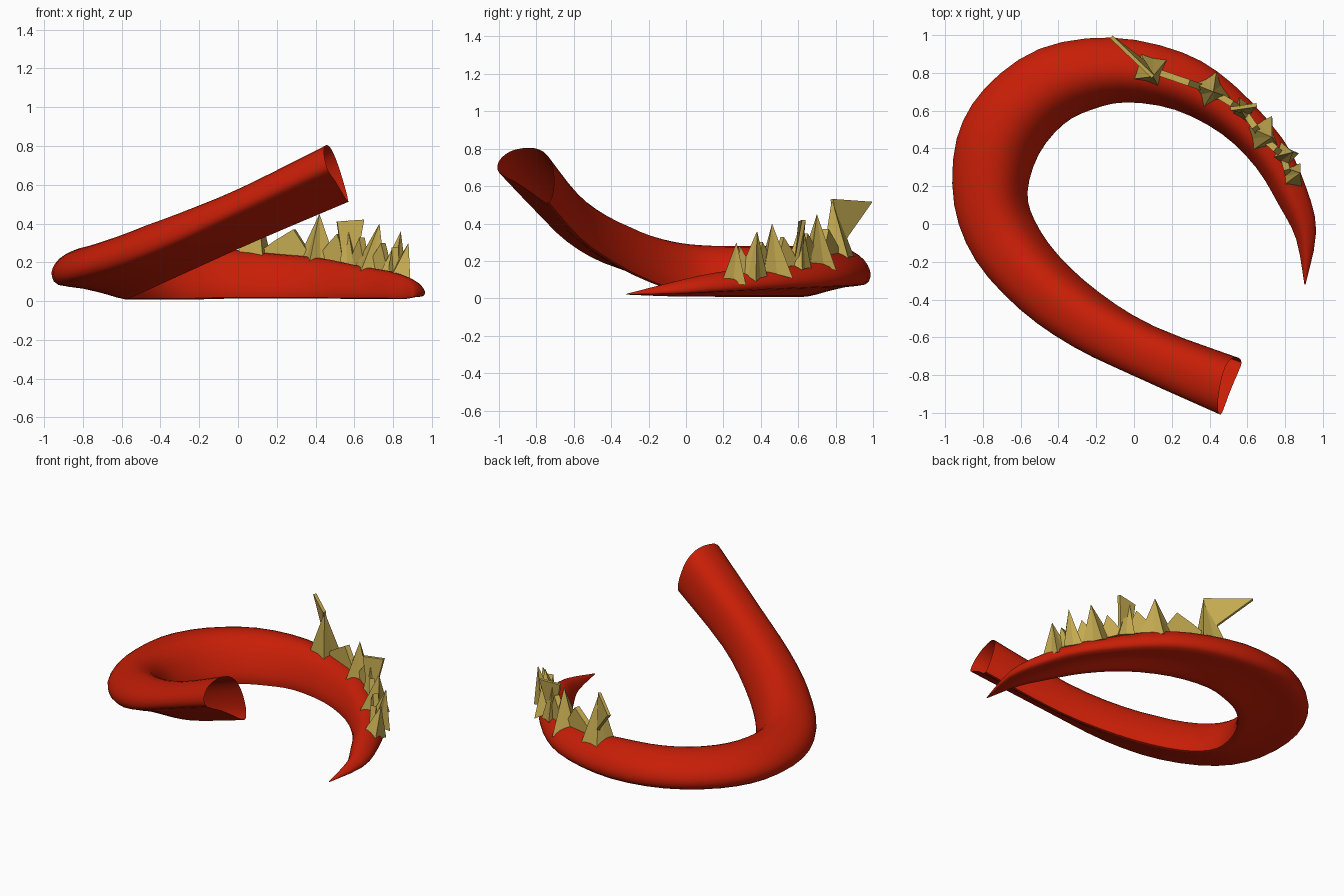
import bpy, bmesh, math, random
from mathutils import Vector

random.seed(4)
if "Cube" in bpy.data.objects:
    bpy.data.objects.remove(bpy.data.objects["Cube"])


def material(name, colour):
    mat = bpy.data.materials.new(name)
    mat.use_nodes = True
    mat.diffuse_color = colour
    mat.node_tree.nodes["Principled BSDF"].inputs["Base Color"].default_value = colour
    return mat


def make_object(name, bm, mat):
    bmesh.ops.recalc_face_normals(bm, faces=bm.faces)
    mesh = bpy.data.meshes.new(name)
    bm.to_mesh(mesh)
    bm.free()
    mesh.materials.append(mat)
    obj = bpy.data.objects.new(name, mesh)
    bpy.context.collection.objects.link(obj)
    return obj


def spline(points, steps, closed=False):
    """Smooth curve through the points."""
    pts = [Vector(p) for p in points]
    count = len(pts)
    pick = (lambda i: pts[i % count]) if closed else (lambda i: pts[max(0, min(count - 1, i))])
    result = []
    for i in range(count if closed else count - 1):
        a, b, c, d = (pick(i + k) for k in (-1, 0, 1, 2))
        for s in range(steps):
            t = s / steps
            result.append(b + (c - a) * (t / 2) + (a * 2 - b * 5 + c * 4 - d) * (t * t / 2)
                          + (b * 3 - a - c * 3 + d) * (t ** 3 / 2))
    if not closed:
        result.append(pts[-1])
    return result


red = material("red skin", (0.57, 0.013, 0.002, 1))
gold = material("gold spikes", (0.55, 0.40, 0.08, 1))

# Tail: outer and inner bottom edges, from the open end to the tip
outer_edge = [(.455, -1.02, .695), (.01, -.82, .485), (-.32, -.66, .325), (-.60, -.465, .21),
              (-.84, -.2, .135), (-.955, .1, .105), (-.94, .45, .1), (-.79, .72, .1),
              (-.5, .93, .1), (-.12, .99, .09), (.26, .91, .085), (.53, .74, .075),
              (.79, .45, .06), (.91, .2, .045), (.965, -.04, .03), (.908, -.32, .02)]
inner_edge = [(.57, -.74, .505), (.12, -.57, .315), (-.18, -.38, .18), (-.4, -.18, .08),
              (-.53, .01, .02), (-.57, .17, .005), (-.51, .37, .005), (-.38, .53, .005),
              (-.23, .61, .005), (-.04, .65, .01), (.22, .61, .01), (.47, .48, .01),
              (.65, .3, .01), (.77, .1, .01), (.86, -.08, .01), (.902, -.32, .02)]
# Rounded, flat-bottomed section: across, height
section = [(.1, -.04), (0, .1), (-.02, .3), (.03, .55), (.15, .78), (.3, .95), (.47, 1.01),
           (.65, .91), (.82, .65), (.95, .35), (1, .12), (.97, 0), (.7, .01), (.4, .01)]

outer, inner = spline(outer_edge, 3), spline(inner_edge, 3)
centre = [(a + b) / 2 for a, b in zip(outer, inner)]
profile = spline(section, 2, closed=True)
bm = bmesh.new()
rings = []
for i, (o, n) in enumerate(zip(outer, inner)):
    across = n - o
    along = centre[min(i + 1, len(centre) - 1)] - centre[max(i - 1, 0)]
    up = across.cross(along).normalized()
    if up.z < 0:
        up = -up
    height = min(across.length * 0.61, 0.222)
    rings.append([bm.verts.new(o + across * p.x + up * (height * p.y)) for p in profile])
for a, b in zip(rings, rings[1:]):
    for k in range(len(profile)):
        j = (k + 1) % len(profile)
        bm.faces.new((a[k], a[j], b[j], b[k]))
bm.faces.new(rings[-1])
tail = make_object("tail", bm, red)
bpy.context.view_layer.objects.active = tail
tail.select_set(True)
bpy.ops.object.shade_smooth_by_angle(angle=math.radians(50))


# Spikes: jagged star-based pyramids whose bases drape over the tail
def spike(name, base, tip, radius, turn):
    bm = bmesh.new()
    top = bm.verts.new(tip)
    outward = Vector((base[0], base[1], 0)).normalized()
    ring = []
    for k in range(8):
        angle = turn + k * math.pi / 4
        r = radius * (random.uniform(.9, 1.1) if k % 2 == 0 else .6)
        offset = Vector((math.cos(angle) * r, math.sin(angle) * r, 0))
        offset.z = -.5 * abs(offset.dot(outward))
        ring.append(bm.verts.new(Vector(base) + offset))
    for k in range(8):
        bm.faces.new((ring[k], ring[(k + 1) % 8], top))
    bm.faces.new(ring)
    make_object(name, bm, gold)


# Fins: thin blades joining the spikes
def fin(name, corners, thickness=0.02):
    pts = [Vector(c) for c in corners]
    side = (pts[1] - pts[0]).cross(pts[2] - pts[0]).normalized() * (thickness / 2)
    bm = bmesh.new()
    front = [bm.verts.new(p + side) for p in pts]
    back = [bm.verts.new(p - side) for p in pts]
    bm.faces.new(front)
    bm.faces.new(back[::-1])
    for k in range(len(pts)):
        j = (k + 1) % len(pts)
        bm.faces.new((front[k], back[k], back[j], front[j]))
    make_object(name, bm, gold)


spikes = [((.08, .82, .23), (.1, .78, .53), .115), ((.40, .71, .2), (.42, .70, .45), .11),
          ((.58, .6, .18), (.56, .62, .42), .07), ((.67, .47, .16), (.73, .46, .4), .11),
          ((.79, .36, .13), (.84, .38, .36), .08), ((.82, .25, .11), (.88, .27, .3), .09)]
for i, (base, tip, radius) in enumerate(spikes):
    spike("spike_%d" % (i + 1), base, tip, radius, .5 + i * .7)

for i, (a, b) in enumerate(zip(spikes, spikes[1:])):
    start, end = Vector(a[0]), Vector(b[0])
    dip = start.lerp(end, .35) + Vector((0, 0, .09))
    peak = start.lerp(end, .66) + Vector((0, 0, .16))
    fin("ridge_%d" % (i + 1), [start, end, peak, dip], .035)

fin("rear_blade", [(.1, .78, .53), (-.12, .99, .515), (.05, .86, .33), (.08, .82, .24)])
fin("middle_blade", [(.54, .61, .2), (.51, .61, .41), (.65, .63, .42), (.61, .59, .2)])
